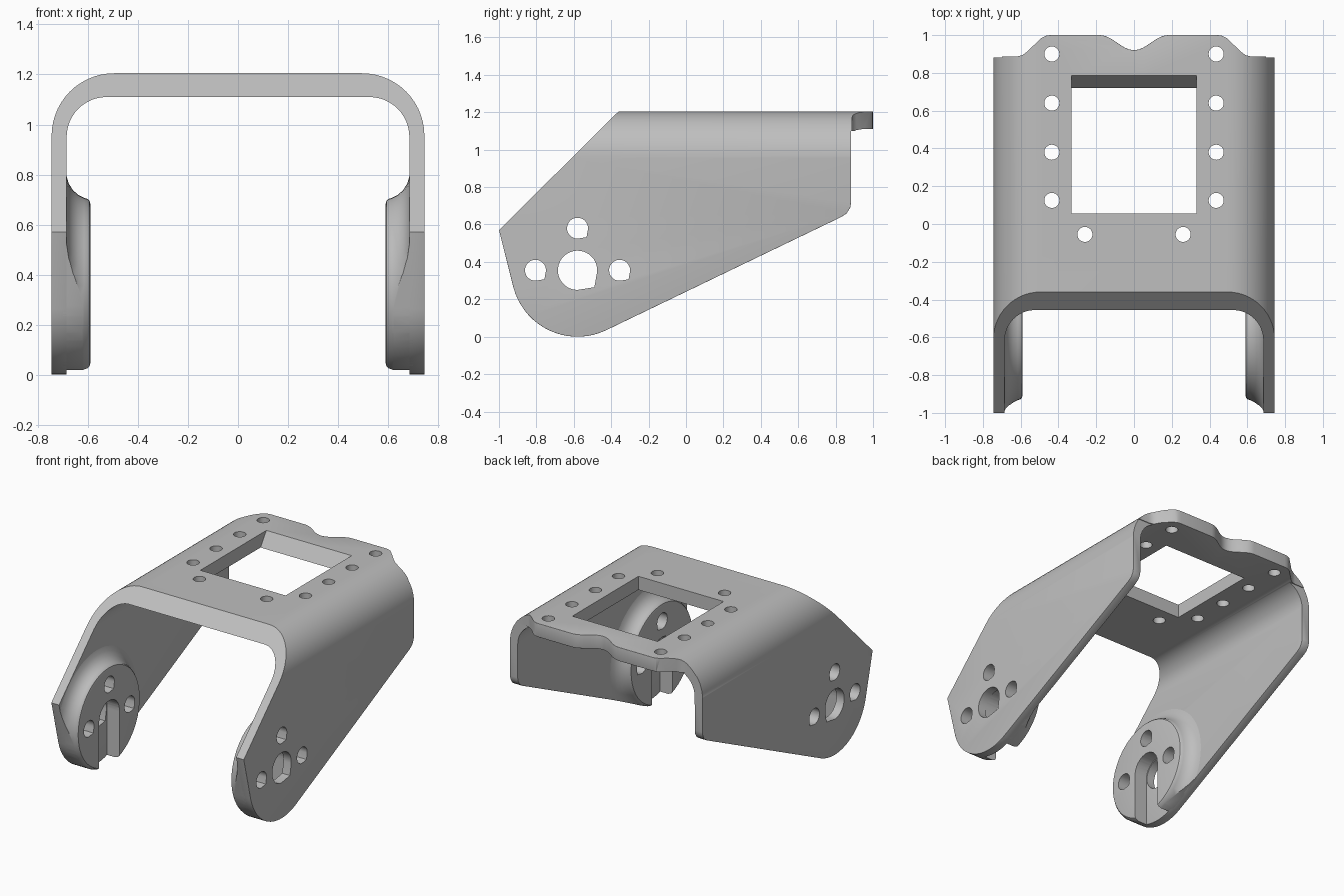
import bpy, bmesh
from math import cos, sin, pi, radians

cube = bpy.data.objects.get("Cube")
if cube:
    bpy.data.objects.remove(cube, do_unlink=True)

grey = bpy.data.materials.new("plain grey")
grey.use_nodes = True
grey.diffuse_color = (0.52, 0.52, 0.52, 1)
bsdf = next(n for n in grey.node_tree.nodes if n.type == "BSDF_PRINCIPLED")
bsdf.inputs["Base Color"].default_value = grey.diffuse_color

PIVOT_Y, PIVOT_Z = -0.58, 0.355


def make_object(name, bm):
    bmesh.ops.recalc_face_normals(bm, faces=bm.faces[:])
    mesh = bpy.data.meshes.new(name)
    bm.to_mesh(mesh)
    bm.free()
    mesh.materials.append(grey)
    obj = bpy.data.objects.new(name, mesh)
    bpy.context.collection.objects.link(obj)
    return obj


def prism(name, points, axis, start, end):
    """Extrude a 2D outline along one axis."""
    place = {"x": lambda u, v, t: (t, u, v),
             "y": lambda u, v, t: (u, t, v),
             "z": lambda u, v, t: (u, v, t)}[axis]
    bm = bmesh.new()
    a = [bm.verts.new(place(u, v, start)) for u, v in points]
    b = [bm.verts.new(place(u, v, end)) for u, v in points]
    bm.faces.new(a)
    bm.faces.new(b)
    for i in range(len(a)):
        j = (i + 1) % len(a)
        bm.faces.new((a[i], a[j], b[j], b[i]))
    return make_object(name, bm)


def arc(cx, cy, r, start, end, steps):
    angles = [radians(start + (end - start) * i / steps) for i in range(steps + 1)]
    return [(cx + r * cos(t), cy + r * sin(t)) for t in angles]


def boolean(target, tool, operation="DIFFERENCE"):
    """Apply a boolean and throw the tool away."""
    mod = target.modifiers.new("cut", "BOOLEAN")
    mod.operation = operation
    mod.solver = "EXACT"
    mod.object = tool
    bpy.context.view_layer.objects.active = target
    bpy.ops.object.modifier_apply(modifier=mod.name)
    bpy.data.objects.remove(tool, do_unlink=True)


def side_outline():
    points = [(-1, 0.57)] + arc(PIVOT_Y, PIVOT_Z, 0.355, 195, 295, 18)
    points += [(0.83, 0.64), (0.86, 0.66), (0.878, 0.69), (0.882, 0.715)]
    points += [(0.882, 1.10), (1.05, 1.10), (1.05, 1.3), (-0.264, 1.3)]
    return prism("side_outline", points, "x", -0.9, 0.9)


def top_outline():
    # Rear lip with chamfered corners and a rounded central dip
    corner = [(0.9, -1.2), (0.9, 0.887), (0.62, 0.887), (0.59, 0.894),
              (0.57, 0.909), (0.49, 0.985), (0.465, 0.997), (0.44, 1.0)]
    xs = [0.18 - 0.36 * i / 14 for i in range(15)]
    dip = [(x, 1 - 0.04 * (1 + cos(pi * x / 0.18))) for x in xs]
    points = corner + dip + [(-x, y) for x, y in reversed(corner)]
    return prism("top_outline", points, "z", -0.2, 1.4)


def drill_pivot_holes(target):
    # Round holes with one squared-off corner
    for dy, dz, r in [(0, 0, 0.105), (-0.225, 0, 0.056),
                      (0.225, 0, 0.056), (0, 0.225, 0.056)]:
        y, z = PIVOT_Y + dy, PIVOT_Z + dz
        points = arc(y, z, r, -5, 270, 28) + [(y + 0.86 * r, z - 0.86 * r)]
        boolean(target, prism("drill", points, "x", -1, 1))


def soften_edges(obj):
    """Round the free leg edges and the rear lip."""
    bm = bmesh.new()
    bm.from_mesh(obj.data)
    bmesh.ops.remove_doubles(bm, verts=bm.verts[:], dist=0.0005)
    chosen = []
    for edge in bm.edges:
        if edge.calc_face_angle(0) < 0.8:
            continue
        p, q = (v.co for v in edge.verts)
        on_front = all(c.z - 0.57 > (c.y + 1) * 0.992 - 0.01 for c in (p, q))
        leg = max(p.z, q.z) < 0.96 and abs(p.x - q.x) < 0.001 and not on_front
        lip = (min(p.y, q.y) > 0.9 and max(abs(p.x), abs(q.x)) < 0.47
               and abs(p.z - q.z) < 0.003)
        if leg or lip:
            chosen.append(edge)
    bmesh.ops.bevel(bm, geom=chosen, offset=0.016, offset_type="OFFSET",
                    segments=3, profile=0.5, affect="EDGES", clamp_overlap=True)
    bm.to_mesh(obj.data)
    bm.free()


# Bent channel bracket
profile = [(-0.745, -0.1)] + arc(-0.495, 0.955, 0.25, 180, 90, 14)
profile += arc(0.495, 0.955, 0.25, 90, 0, 14) + [(0.745, -0.1), (0.685, -0.1)]
profile += arc(0.525, 0.95, 0.16, 0, 90, 12) + arc(-0.525, 0.95, 0.16, 90, 180, 12)
profile += [(-0.685, -0.1)]
bracket = prism("bracket", profile, "y", -1.1, 1.1)
boolean(bracket, side_outline(), "INTERSECT")
boolean(bracket, top_outline(), "INTERSECT")
soften_edges(bracket)

# Window with a sloped rear wall
window = [(0.055, 1.0), (0.055, 1.3), (0.85, 1.3), (0.645, 1.0)]
boolean(bracket, prism("window_cut", window, "x", -0.33, 0.33))

# Mounting holes in the top plate
for x, y in [(0.435, 0.9), (0.435, 0.64), (0.435, 0.38), (0.435, 0.125), (0.26, -0.055)]:
    for side in (1, -1):
        circle = arc(side * x, y, 0.04, 0, 345, 23)
        boolean(bracket, prism("drill", circle, "z", 1.0, 1.3))
drill_pivot_holes(bracket)


# Flared bosses inside the legs, each with a slot open at the bottom
def boss(name, side):
    section = [(0.70, 0), (0.70, 0.44), (0.685, 0.44), (0.677, 0.41), (0.66, 0.383),
               (0.64, 0.365), (0.615, 0.352), (0.602, 0.348), (0.593, 0.34),
               (0.59, 0.327), (0.59, 0)]
    bm = bmesh.new()
    verts = [bm.verts.new((side * x, PIVOT_Y, PIVOT_Z + r)) for x, r in section]
    edges = [bm.edges.new(pair) for pair in zip(verts, verts[1:])]
    bmesh.ops.spin(bm, geom=verts + edges, cent=(0, PIVOT_Y, PIVOT_Z),
                   axis=(1, 0, 0), angle=2 * pi, steps=56)
    bmesh.ops.remove_doubles(bm, verts=bm.verts[:], dist=0.0001)
    obj = make_object(name, bm)
    boolean(obj, side_outline(), "INTERSECT")
    slot = arc(PIVOT_Y, PIVOT_Z, 0.112, 0, 180, 18)
    slot += [(PIVOT_Y - 0.112, -0.1), (PIVOT_Y + 0.112, -0.1)]
    boolean(obj, prism("slot_cut", slot, "x", side * 0.5, side * 0.72))
    drill_pivot_holes(obj)
    return obj


parts = [bracket, boss("left_boss", 1), boss("right_boss", -1)]

# Smooth shading with crisp edges
bpy.ops.object.select_all(action="DESELECT")
for part in parts:
    part.select_set(True)
bpy.context.view_layer.objects.active = bracket
bpy.ops.object.shade_smooth_by_angle(angle=radians(35))
